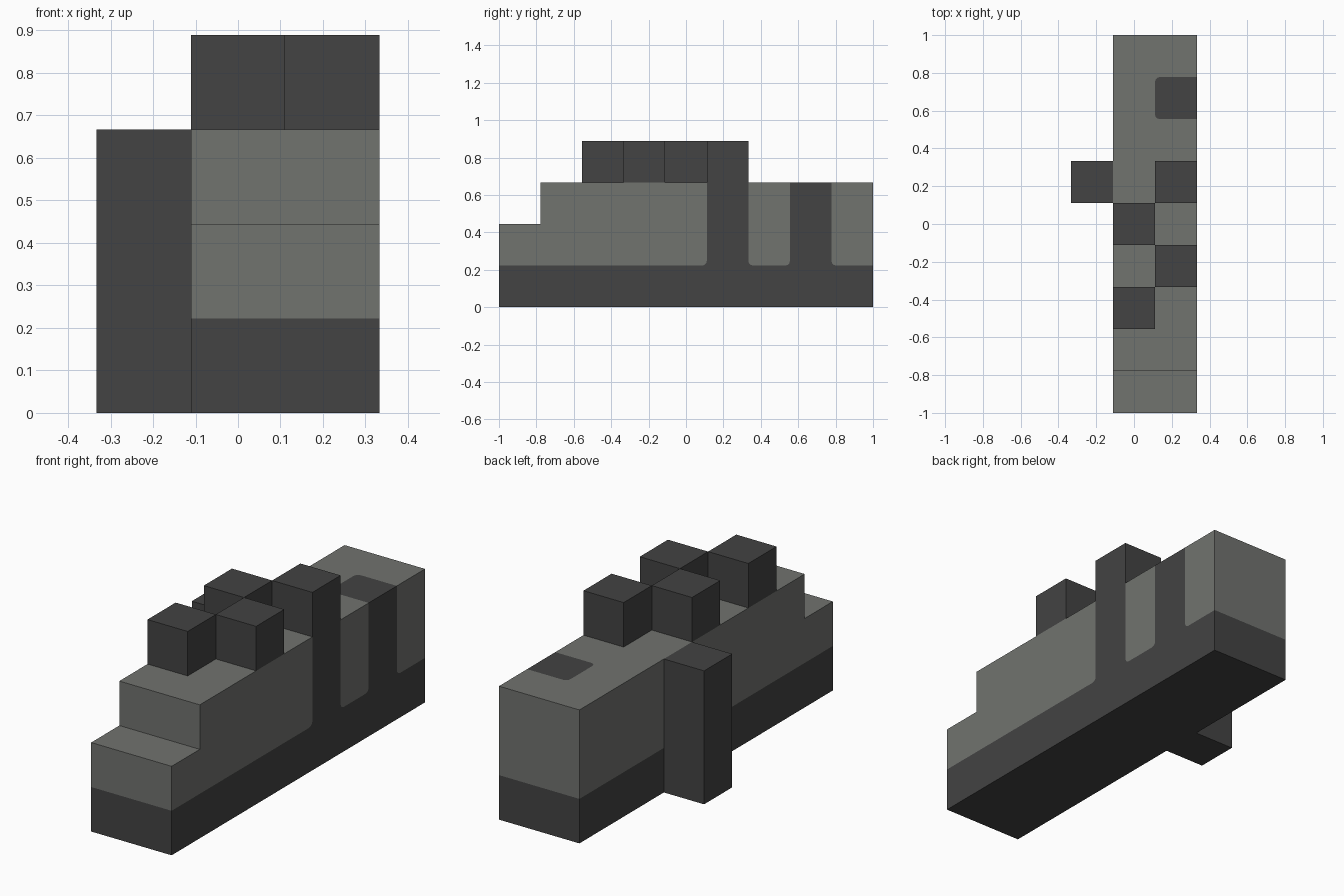
import bpy, bmesh, math

if "Cube" in bpy.data.objects:
    bpy.data.objects.remove(bpy.data.objects["Cube"])

U = 2 / 9            # block size
R = 0.025            # painted corner radius
X0, X1 = -U / 2, 1.5 * U
TOP = 3 * U


def material(name, rgb):
    m = bpy.data.materials.new(name)
    lin = [((c / 255 + 0.055) / 1.055) ** 2.4 for c in rgb]
    m.diffuse_color = (*lin, 1)
    m.use_nodes = True
    m.node_tree.nodes["Principled BSDF"].inputs["Base Color"].default_value = m.diffuse_color
    return m


LIGHT = material("light grey", (113, 115, 111))
DARK = material("dark grey", (67, 67, 67))


def finish(bm, name, mats):
    bmesh.ops.remove_doubles(bm, verts=bm.verts, dist=1e-5)
    bmesh.ops.recalc_face_normals(bm, faces=bm.faces)
    me = bpy.data.meshes.new(name)
    bm.to_mesh(me)
    bm.free()
    ob = bpy.data.objects.new(name, me)
    bpy.context.collection.objects.link(ob)
    for m in mats:
        me.materials.append(m)


def block(name, x, y, z, mat):
    bm = bmesh.new()
    v = [bm.verts.new((a, b, c)) for a in x for b in y for c in z]
    for f in ((0, 1, 3, 2), (4, 6, 7, 5), (0, 4, 5, 1),
              (2, 3, 7, 6), (0, 2, 6, 4), (1, 5, 7, 3)):
        bm.faces.new([v[i] for i in f])
    finish(bm, name, [mat])


def arc(cx, cy, start):
    """Quarter circle of radius R, counterclockwise from start degrees."""
    return [(cx + R * math.cos(math.radians(start + t)),
             cy + R * math.sin(math.radians(start + t))) for t in (0, 30, 60, 90)]


# Stepped hull above the dark base, with painted stripes cut into its faces
bm = bmesh.new()


def face(pts, mat=0):
    f = bm.faces.new([bm.verts.new(p) for p in pts])
    f.material_index = mat


def side(pts, mat=0):
    face([(X1, y, z) for y, z in pts], mat)


def deck(pts, mat=0):
    face([(x, y, TOP) for x, y in pts], mat)


A, B, C, D, S = U / 2, 1.5 * U, 2.5 * U, 3.5 * U, -3.5 * U
outline = [(-1, U), (-1, 2 * U), (S, 2 * U), (S, TOP), (1, TOP), (1, U)]
face([(X0, y, z) for y, z in outline])
for i, (p, q) in enumerate(zip(outline, outline[1:])):
    if i != 3:
        face([(X0, *p), (X1, *p), (X1, *q), (X0, *q)])

# Right side: light panels with rounded lower corners
br = lambda y: arc(y - R, U + R, 270)
bl = lambda y: arc(y + R, U + R, 180)
side([(-1, U)] + br(A) + [(A, TOP), (S, TOP), (S, 2 * U), (-1, 2 * U)])
side(bl(B) + br(C) + [(C, TOP), (B, TOP)])
side(bl(D) + [(1, U), (1, TOP), (D, TOP)])
# Right side: dark stripes between the panels
for l, r in ((A, B), (C, D)):
    side(br(l)[::-1] + bl(r)[::-1] + [(r, TOP), (l, TOP)], 1)

# Deck with the dark stripe folded over its right edge
notch = arc(A + R, C + R, 180) + [(X1, C)]
notch = [(X1, D)] + arc(A + R, D - R, 90) + notch
deck(notch, 1)
deck([(X0, S), (X1, S)] + notch[::-1] + [(X1, 1), (X0, 1)])
finish(bm, "hull", [LIGHT, DARK])

# Dark base and the tall post standing beside the hull
block("base", (X0, X1), (-1, 1), (0, U), DARK)
block("side_post", (-1.5 * U, X0), (A, B), (0, TOP), DARK)

# Staggered cubes on the deck
for i in range(4):
    x = A if i % 2 == 0 else X0
    y = A - i * U
    block(f"deck_cube_{i + 1}", (x, x + U), (y, y + U), (TOP, 4 * U), DARK)
